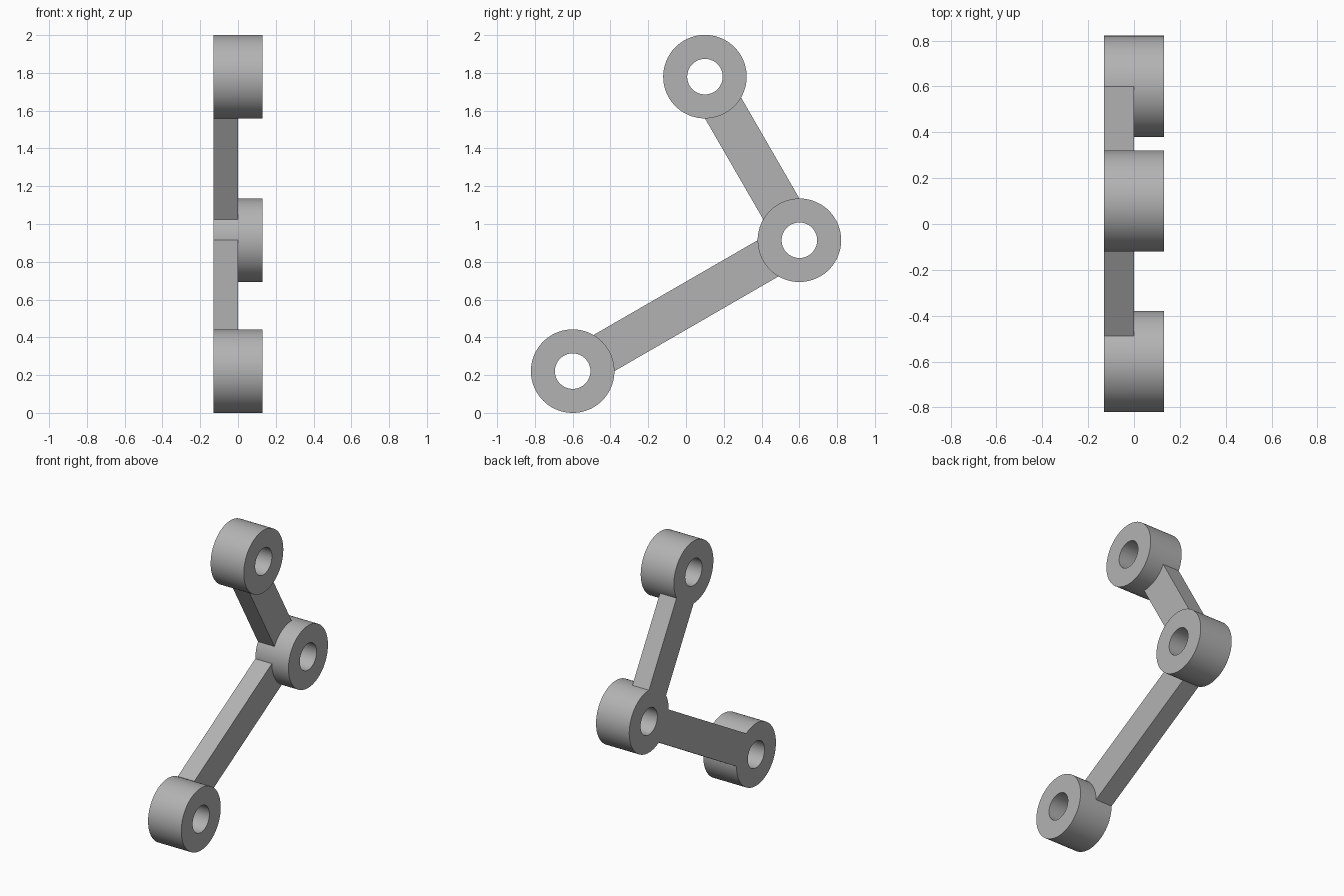
import bpy
import bmesh
from math import radians, cos, sin
from mathutils import Vector

cube = bpy.data.objects.get("Cube")
if cube:
    bpy.data.objects.remove(cube, do_unlink=True)

SEGMENTS = 96
R_OUT, R_HOLE = 0.221, 0.094
HALF = 0.13                       # half the depth along x
LOW = Vector((-0.6, 0.221))       # pivot centres as (y, z)
MID = LOW + 1.386 * Vector((cos(radians(30)), sin(radians(30))))
TOP = MID + Vector((cos(radians(120)), sin(radians(120))))

grey = bpy.data.materials.new("plain grey")
grey.use_nodes = True
colour = (0.45, 0.45, 0.45, 1)
grey.diffuse_color = colour
grey.node_tree.nodes["Principled BSDF"].inputs["Base Color"].default_value = colour


def arc(centre, radius, start, end, steps):
    """Points (y, z) along an arc, angles in degrees."""
    return [centre + radius * Vector((cos(a), sin(a)))
            for a in (radians(start + (end - start) * i / steps) for i in range(steps + 1))]


def finish(name, bm):
    bmesh.ops.recalc_face_normals(bm, faces=bm.faces)
    mesh = bpy.data.meshes.new(name)
    bm.to_mesh(mesh)
    bm.free()
    mesh.materials.append(grey)
    obj = bpy.data.objects.new(name, mesh)
    bpy.context.collection.objects.link(obj)
    bpy.ops.object.select_all(action='DESELECT')
    obj.select_set(True)
    bpy.context.view_layer.objects.active = obj
    bpy.ops.object.shade_smooth_by_angle(angle=radians(30))
    return obj


def pivot_ring(name, centre):
    """Thick hub with a hole through it along x."""
    bm = bmesh.new()
    section = [(-HALF, R_OUT), (HALF, R_OUT), (HALF, R_HOLE), (-HALF, R_HOLE)]
    loops = []
    for x, radius in section:
        points = arc(centre, radius, 0, 360, SEGMENTS)[:-1]
        loops.append([bm.verts.new((x, *p)) for p in points])
    for a, b in zip(loops, loops[1:] + loops[:1]):
        for i in range(SEGMENTS):
            j = (i + 1) % SEGMENTS
            bm.faces.new((a[i], a[j], b[j], b[i]))
    finish(name, bm)


def link_bar(name, start, end, angle):
    """Half-depth bar whose ends are curved to meet the hubs."""
    outline = arc(start, R_OUT, angle + 30, angle - 30, 16)
    outline += arc(end, R_OUT, angle + 210, angle + 150, 16)
    bm = bmesh.new()
    face = bm.faces.new([bm.verts.new((-HALF, *p)) for p in outline])
    moved = bmesh.ops.extrude_face_region(bm, geom=[face], use_keep_orig=True)["geom"]
    verts = [v for v in moved if isinstance(v, bmesh.types.BMVert)]
    bmesh.ops.translate(bm, verts=verts, vec=(HALF, 0, 0))
    finish(name, bm)


# Hubs at the three joints
for name, centre in (("lower_hub", LOW), ("elbow_hub", MID), ("upper_hub", TOP)):
    pivot_ring(name, centre)

# Bars joining the hubs
link_bar("lower_bar", LOW, MID, 30)
link_bar("upper_bar", MID, TOP, 120)
